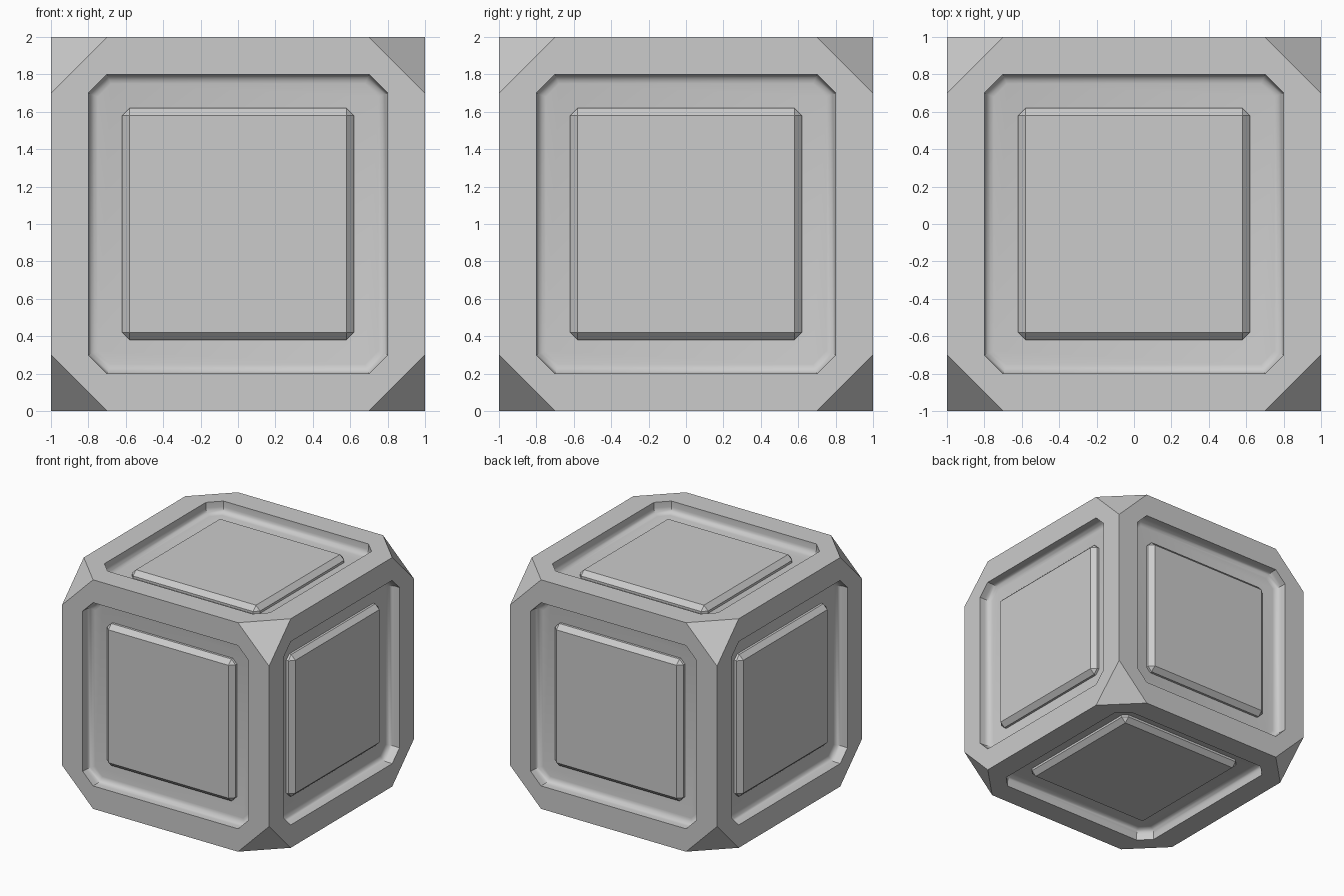
import bpy, bmesh, math
from mathutils import Matrix, Vector

if "Cube" in bpy.data.objects:
    bpy.data.objects.remove(bpy.data.objects["Cube"])

CENTRE = Vector((0, 0, 1))
# Rotations taking a +z face to each of the six sides
SIDES = {"top": Matrix.Identity(3), "bottom": Matrix.Rotation(math.pi, 3, 'X')}
for i, n in enumerate(("front", "right", "back", "left")):
    SIDES[n] = Matrix.Rotation(i * math.pi / 2, 3, 'Z') @ Matrix.Rotation(math.pi / 2, 3, 'X')

def octagon(a, b):
    return [(a, -b), (a, b), (b, a), (-b, a), (-a, b), (-a, -b), (-b, -a), (b, -a)]

def make_object(bm, name, angle):
    bmesh.ops.recalc_face_normals(bm, faces=bm.faces)
    me = bpy.data.meshes.new(name)
    bm.to_mesh(me)
    bm.free()
    ob = bpy.data.objects.new(name, me)
    bpy.context.collection.objects.link(ob)
    bpy.ops.object.select_all(action='DESELECT')
    ob.select_set(True)
    bpy.context.view_layer.objects.active = ob
    bpy.ops.object.shade_smooth_by_angle(angle=math.radians(angle))
    return ob

# Crate shell: recessed octagonal faces, with a coved foot to each recess wall
DEPTH, COVE = 0.10, 0.05
rings = [(1.0, 0.7, 0.0), (0.8, 0.7, 0.0)]
for k in range(5):
    t = k / 4 * math.pi / 2
    inset = COVE * (1 - math.cos(t))
    rings.append((0.8 - inset, 0.7 - inset * math.tan(math.pi / 8),
                  DEPTH - COVE + COVE * math.sin(t)))
bm = bmesh.new()
for rot in SIDES.values():
    loops = [[bm.verts.new(rot @ Vector((x, y, 1 - d)) + CENTRE) for x, y in octagon(a, b)]
             for a, b, d in rings]
    for lo, li in zip(loops, loops[1:]):
        for j in range(8):
            k = (j + 1) % 8
            bm.faces.new((lo[j], lo[k], li[k], li[j]))
    bm.faces.new(loops[-1])
# Cut corners
for sx in (-1, 1):
    for sy in (-1, 1):
        for sz in (-1, 1):
            pts = [(.7, 1, 1), (1, .7, 1), (1, 1, .7)]
            bm.faces.new([bm.verts.new(Vector((x * sx, y * sy, z * sz)) + CENTRE) for x, y, z in pts])
bmesh.ops.remove_doubles(bm, verts=bm.verts, dist=1e-4)
make_object(bm, "crate_shell", 30)

# Raised chamfered panel in each recess
FACE, THICK = 0.96, 0.14
for name, rot in SIDES.items():
    bm = bmesh.new()
    bmesh.ops.create_cube(bm, size=1)
    bmesh.ops.scale(bm, vec=(1.24, 1.24, THICK), verts=bm.verts)
    bmesh.ops.bevel(bm, geom=bm.edges[:], offset=0.04, segments=1, affect='EDGES', profile=0.5)
    bmesh.ops.translate(bm, vec=(0, 0, FACE - THICK / 2), verts=bm.verts)
    bmesh.ops.transform(bm, matrix=Matrix.Translation(CENTRE) @ rot.to_4x4(), verts=bm.verts)
    make_object(bm, name + "_panel", 30)
